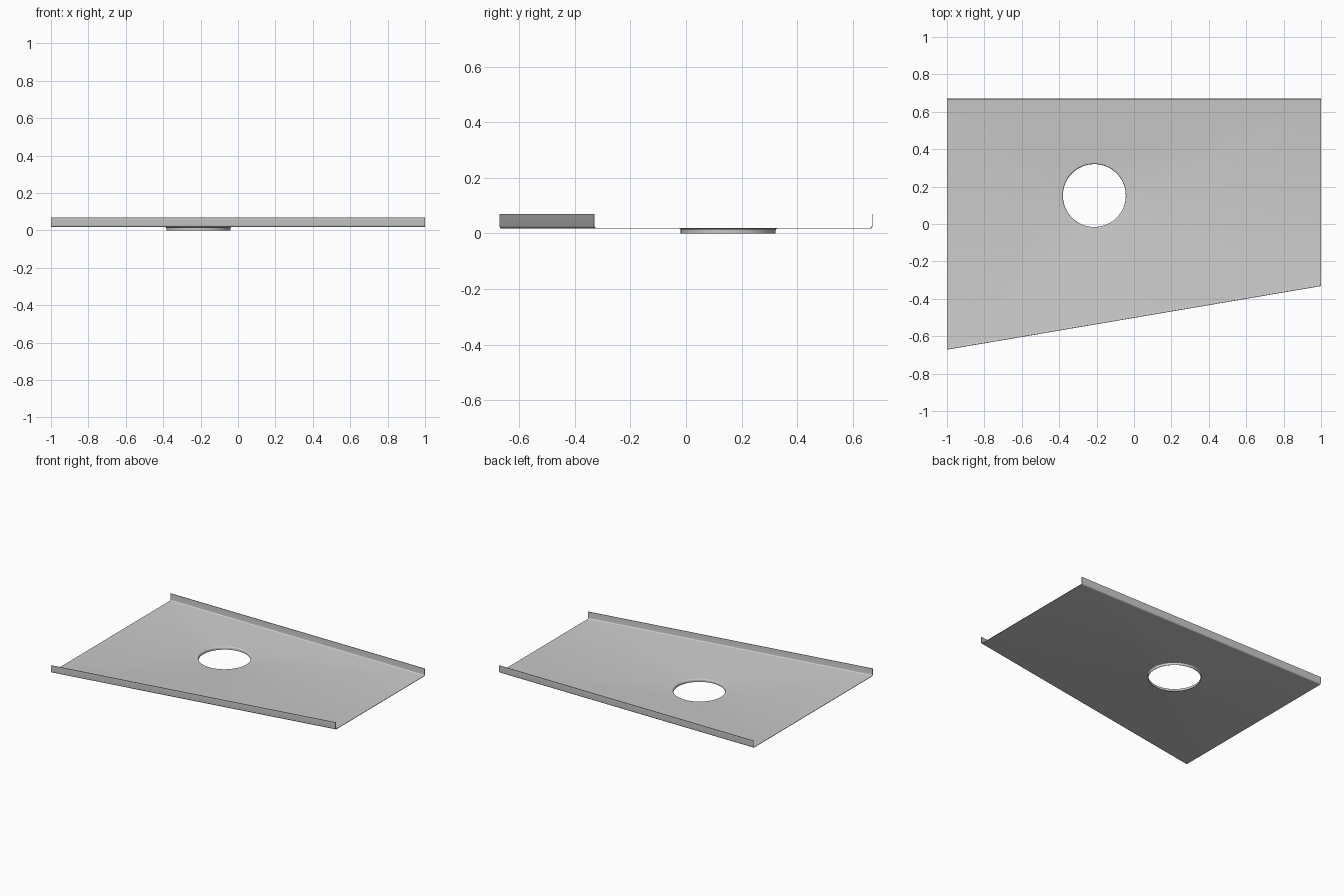
import bpy, bmesh
from math import sin, cos, pi

if "Cube" in bpy.data.objects:
    bpy.data.objects.remove(bpy.data.objects["Cube"])

T = 0.003                     # sheet thickness
Z = 0.0185                    # plate mid height
TOP = 0.07                    # flange top
BEND = 0.009                  # flange bend radius
HX, HY, HR, LIP = -0.212, 0.152, 0.1695, 0.007   # hole centre, radius, lip bend
STEPS, SEGS = 6, 96

bm = bmesh.new()


def bend(radius, end):
    """Profile as (distance from wall, height): quarter bend, then a straight wall."""
    s = 1 if end > Z else -1
    arc = [(radius * (1 - sin(a)), Z + s * radius * (1 - cos(a)))
           for a in (i * pi / 2 / STEPS for i in range(STEPS + 1))]
    return arc + [(0, end)]


def skin(rows, closed=False):
    n = len(rows[0])
    for a, b in zip(rows, rows[1:]):
        for i in range(n if closed else n - 1):
            j = (i + 1) % n
            bm.faces.new((a[i], a[j], b[j], b[i]))


# Upturned flanges: straight back edge and slanted front edge
def flange(y_left, y_right, inward):
    rows = [[bm.verts.new((-1, y_left + inward * d, z)),
             bm.verts.new((1, y_right + inward * d, z))]
            for d, z in bend(BEND, TOP)]
    skin(rows)
    return rows[0]


h = T / 2
back = flange(0.672 - h, 0.672 - h, -1)
front = flange(-0.672 + h, -0.332 + h, 1.014)

# Down-turned lip around the hole
rings = [[bm.verts.new((HX + (HR + d) * cos(2 * pi * i / SEGS),
                        HY + (HR + d) * sin(2 * pi * i / SEGS), z))
          for i in range(SEGS)] for d, z in bend(LIP, 0)]
skin(rings, closed=True)

# Flat plate filled between flange bends and lip
loop = [(back[0], back[1]), (back[1], front[1]), (front[1], front[0]), (front[0], back[0])]
loop += [(rings[0][i], rings[0][(i + 1) % SEGS]) for i in range(SEGS)]
edges = [bm.edges.get(p) or bm.edges.new(p) for p in loop]
bmesh.ops.triangle_fill(bm, edges=edges, use_beauty=True, use_dissolve=False)
bmesh.ops.recalc_face_normals(bm, faces=bm.faces[:])

mesh = bpy.data.meshes.new("flanged_plate")
bm.to_mesh(mesh)
bm.free()
plate = bpy.data.objects.new("flanged_plate", mesh)
bpy.context.collection.objects.link(plate)

# Give the sheet its thickness
mod = plate.modifiers.new("thickness", 'SOLIDIFY')
mod.thickness = T
mod.offset = 0
mod.use_even_offset = True
bpy.context.view_layer.objects.active = plate
plate.select_set(True)
bpy.ops.object.modifier_apply(modifier=mod.name)
bpy.ops.object.shade_smooth_by_angle(angle=pi / 6)
